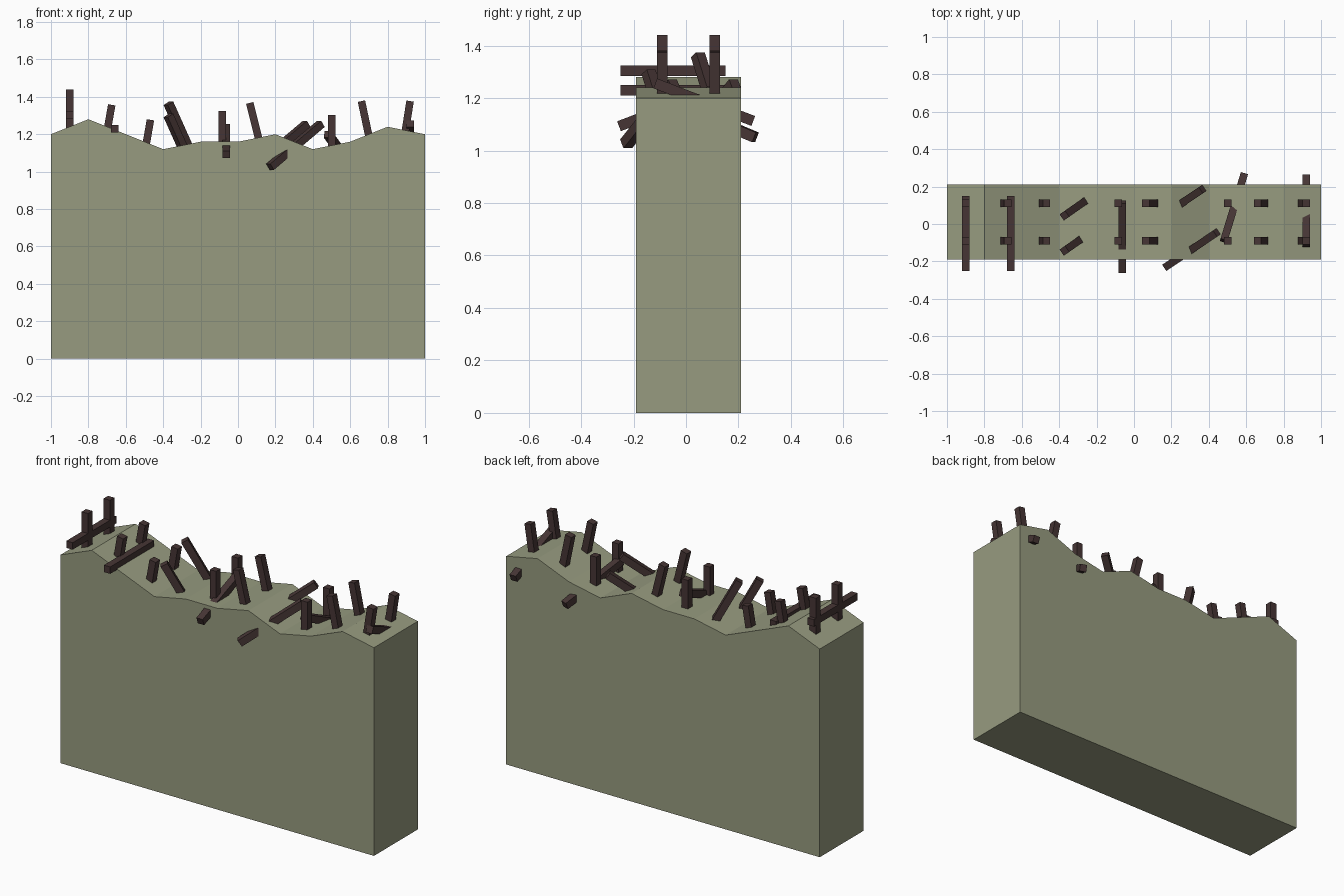
import bpy, bmesh
from math import radians
from mathutils import Matrix, Vector, Euler

if "Cube" in bpy.data.objects:
    bpy.data.objects.remove(bpy.data.objects["Cube"])


def material(name, rgb):
    m = bpy.data.materials.new(name)
    m.diffuse_color = (*rgb, 1)
    m.use_nodes = True
    m.node_tree.nodes["Principled BSDF"].inputs["Base Color"].default_value = m.diffuse_color
    return m


stone = material("olive_stone", (0.31, 0.33, 0.215))
wood = material("dark_brown_wood", (0.061, 0.036, 0.035))


def add_object(name, bm, mat):
    bmesh.ops.recalc_face_normals(bm, faces=bm.faces)
    mesh = bpy.data.meshes.new(name)
    bm.to_mesh(mesh)
    bm.free()
    mesh.materials.append(mat)
    ob = bpy.data.objects.new(name, mesh)
    bpy.context.collection.objects.link(ob)
    return ob


# Wall: front profile with a ragged crest, extruded through its depth
MID_Y, DEPTH = 0.01, 0.4
crest = [1.2, 1.28, 1.2, 1.12, 1.16, 1.16, 1.2, 1.12, 1.16, 1.24, 1.2]
outline = [(-1, 0)] + [(-1 + 0.2 * i, z) for i, z in enumerate(crest)] + [(1, 0)]
bm = bmesh.new()
face = bm.faces.new([bm.verts.new((x, MID_Y - DEPTH / 2, z)) for x, z in outline])
ext = bmesh.ops.extrude_face_region(bm, geom=[face])
bmesh.ops.translate(bm, vec=(0, DEPTH, 0),
                    verts=[v for v in ext["geom"] if isinstance(v, bmesh.types.BMVert)])
add_object("wall", bm, stone)


# Square wooden stake, placed by the centre of its tip;
# lean is the angle from vertical, turn the heading of the lean
def stake(name, tip, lean=0, turn=0, length=0.4, width=0.04):
    rot = Euler((0, radians(lean), radians(turn))).to_matrix().to_4x4()
    mat = (Matrix.Translation(Vector(tip)) @ rot
           @ Matrix.Translation((0, 0, -length / 2))
           @ Matrix.Diagonal((width, width, length, 1)))
    bm = bmesh.new()
    bmesh.ops.create_cube(bm, size=1, matrix=mat)
    add_object(name, bm, wood)


# Paired stakes, one in each row: (tip x, tip z, lean)
pairs = [(-0.9, 1.44, 0), (-0.675, 1.357, 10), (-0.468, 1.277, 10),
         (-0.083, 1.325, 0), (0.063, 1.367, -14), (0.5, 1.303, 0),
         (0.66, 1.377, -12), (0.92, 1.377, 9)]
for i, (x, z, lean) in enumerate(pairs):
    for row, y in (("front", MID_Y - 0.1), ("back", MID_Y + 0.1)):
        stake(f"{row}_stake_{i + 1}", (x, y, z), lean)

# Fallen stakes leaning diagonally
stake("leaning_stake_1", (-0.372, 0.045, 1.365), -28.7, 35)
stake("leaning_stake_2", (-0.372, -0.143, 1.30), -28.7, 35)
stake("leaning_stake_3", (0.367, 0.187, 1.255), 55, 34)
stake("leaning_stake_4", (0.443, -0.045, 1.255), 55, 34)

# Crossbars lying through the wall
stake("crossbar_1", (-0.9, 0.15, 1.305), 90, 90)
stake("crossbar_2", (-0.66, 0.15, 1.23), 90, 90)
stake("crossbar_3", (-0.062, 0.118, 1.236), 69, 90)
stake("crossbar_4", (0.48, -0.09, 1.2), 68, -107)
stake("crossbar_5", (0.921, -0.117, 1.256), 69, -90)
